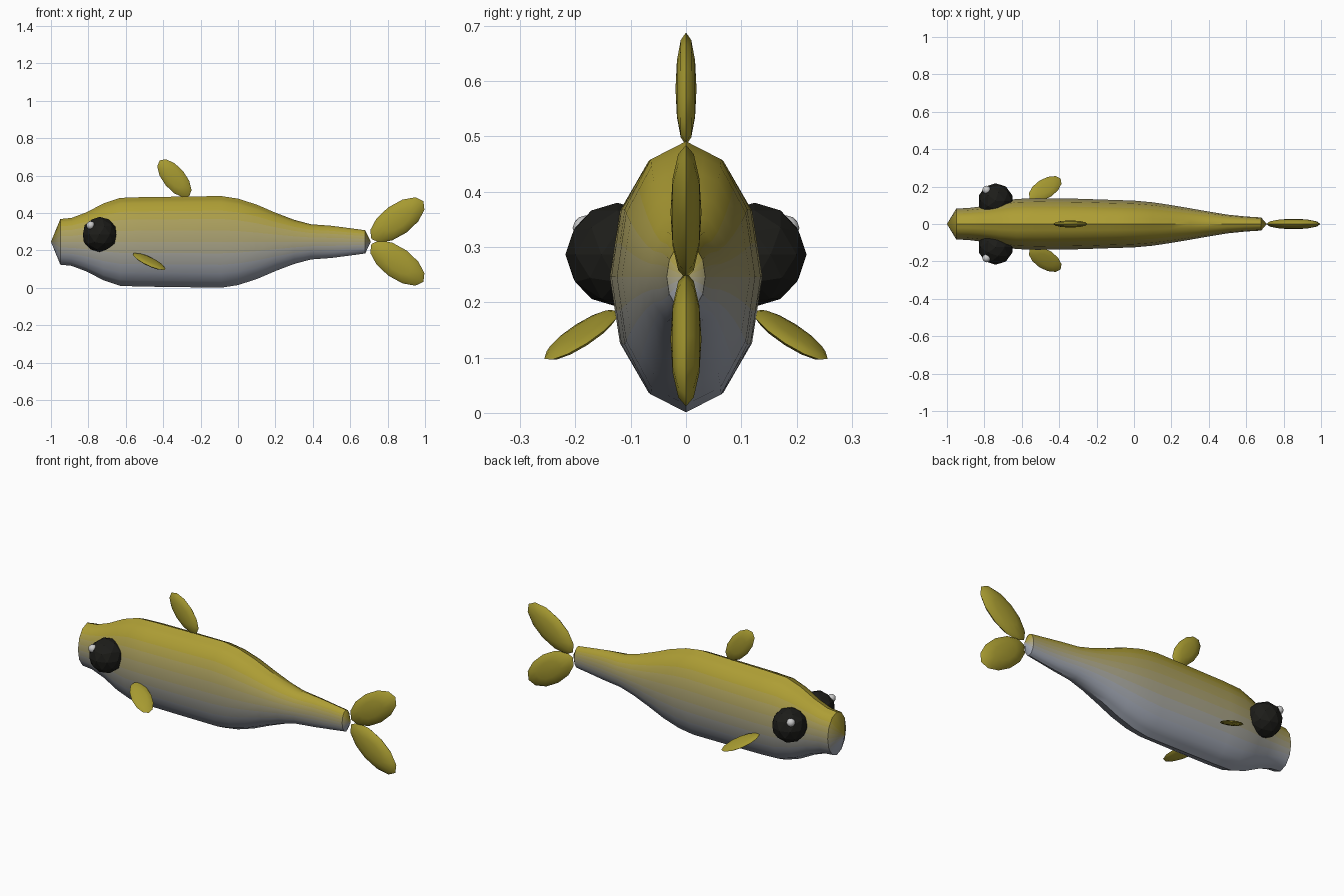
import bpy, bmesh
from math import sin, cos, pi, radians
from mathutils import Vector, Matrix

if "Cube" in bpy.data.objects:
    bpy.data.objects.remove(bpy.data.objects["Cube"])


def material(name, rgb):
    m = bpy.data.materials.new(name)
    m.diffuse_color = (*rgb, 1)
    m.use_nodes = True
    m.node_tree.nodes["Principled BSDF"].inputs["Base Color"].default_value = m.diffuse_color
    return m


YELLOW, TAN, BELLY = Vector((.42, .34, .035)), Vector((.40, .36, .19)), Vector((.36, .39, .46))
fin_mat = material("fin_yellow", (.38, .32, .03))
black = material("eye_black", (.012, .012, .01))
white = material("glint_white", (.9, .9, .9))


def finish(bm, name, mats, smooth=None):
    bmesh.ops.recalc_face_normals(bm, faces=bm.faces)
    mesh = bpy.data.meshes.new(name)
    bm.to_mesh(mesh)
    bm.free()
    ob = bpy.data.objects.new(name, mesh)
    bpy.context.collection.objects.link(ob)
    for m in mats:
        mesh.materials.append(m)
    if smooth:
        bpy.ops.object.select_all(action='DESELECT')
        ob.select_set(True)
        bpy.context.view_layer.objects.active = ob
        bpy.ops.object.shade_smooth_by_angle(angle=radians(smooth))
    return ob


# Body: 12-sided rings (x, half width, half height), each side split for the colour fade
CZ, BANDS = .246, 12
rings = [(-.95, .083, .122), (-.89, .085, .128), (-.81, .095, .158), (-.72, .117, .205),
         (-.63, .134, .235), (-.52, .138, .239), (-.3, .135, .242), (-.09, .128, .245),
         (0, .125, .231), (.1, .116, .199), (.2, .101, .156), (.3, .084, .118),
         (.39, .068, .094), (.5, .05, .086), (.6, .04, .073), (.68, .035, .062)]
unit = []
for i in range(12):
    a, b = [Vector((sin(t), cos(t))) for t in (i * pi / 6, (i + 1) * pi / 6)]
    unit += [a, (a + b) / 2]
bm = bmesh.new()
loops = [[bm.verts.new((x, w * u.x, CZ + h * u.y)) for u in unit] for x, w, h in rings]
nose, tail = bm.verts.new((-1, 0, CZ)), bm.verts.new((.71, 0, CZ))


def band(i):
    return i if i < BANDS else 2 * BANDS - 1 - i


n = len(unit)
for i in range(n):
    j = (i + 1) % n
    for p, q in zip(loops, loops[1:]):
        bm.faces.new((p[i], p[j], q[j], q[i])).material_index = band(i)
    bm.faces.new((nose, loops[0][j], loops[0][i])).material_index = band(i)
    bm.faces.new((tail, loops[-1][i], loops[-1][j])).material_index = band(i)
fade = []
for k in range(BANDS):
    t = (1 - cos((k + .5) * pi / BANDS)) / 2
    if t < .5:
        c = YELLOW.lerp(TAN, max(0, (t - .12) / .38))
    else:
        c = TAN.lerp(BELLY, min(1, (t - .5) / .35))
    fade.append(material(f"body_fade_{k}", c))
finish(bm, "body", fade, 40)


# Fins: flattened low-poly spheres oriented by length and width axes
def fin(name, centre, length, width, size):
    d = Vector(length).normalized()
    w = Vector(width)
    w = (w - d * w.dot(d)).normalized()
    rot = Matrix((d, w, d.cross(w))).transposed().to_4x4()
    bm = bmesh.new()
    bmesh.ops.create_uvsphere(bm, u_segments=12, v_segments=6, radius=1,
                              matrix=Matrix.Translation(centre) @ rot @ Matrix.Diagonal((*size, 1)))
    return finish(bm, name, [fin_mat], 60)


fin("dorsal_fin", (-.34, 0, .586), (-.64, 0, .77), (.77, 0, .64), (.124, .06, .019))
for label, s in (("upper", 1), ("lower", -1)):
    fin(f"{label}_tail_fin", (.852, 0, .248 + s * .115), (.81, 0, s * .59), (-.59, 0, s * .81),
        (.172, .083, .028))


# Eyes with glints, and side fins, on both sides
def ball(name, centre, radius, detail, mat, smooth=None):
    bm = bmesh.new()
    bmesh.ops.create_icosphere(bm, subdivisions=detail, radius=radius,
                               matrix=Matrix.Translation(centre))
    finish(bm, name, [mat], smooth)


for side, s in (("left", 1), ("right", -1)):
    ball(f"{side}_eye", (-.74, s * .124, .286), .094, 2, black)
    ball(f"{side}_eye_glint", (-.788, s * .182, .334), .023, 2, white, 60)
    fin(f"{side}_side_fin", (-.475, s * .189, .141), (.77, s * .5, -.42), (-.5, s * .83, -.2),
        (.108, .053, .012))
